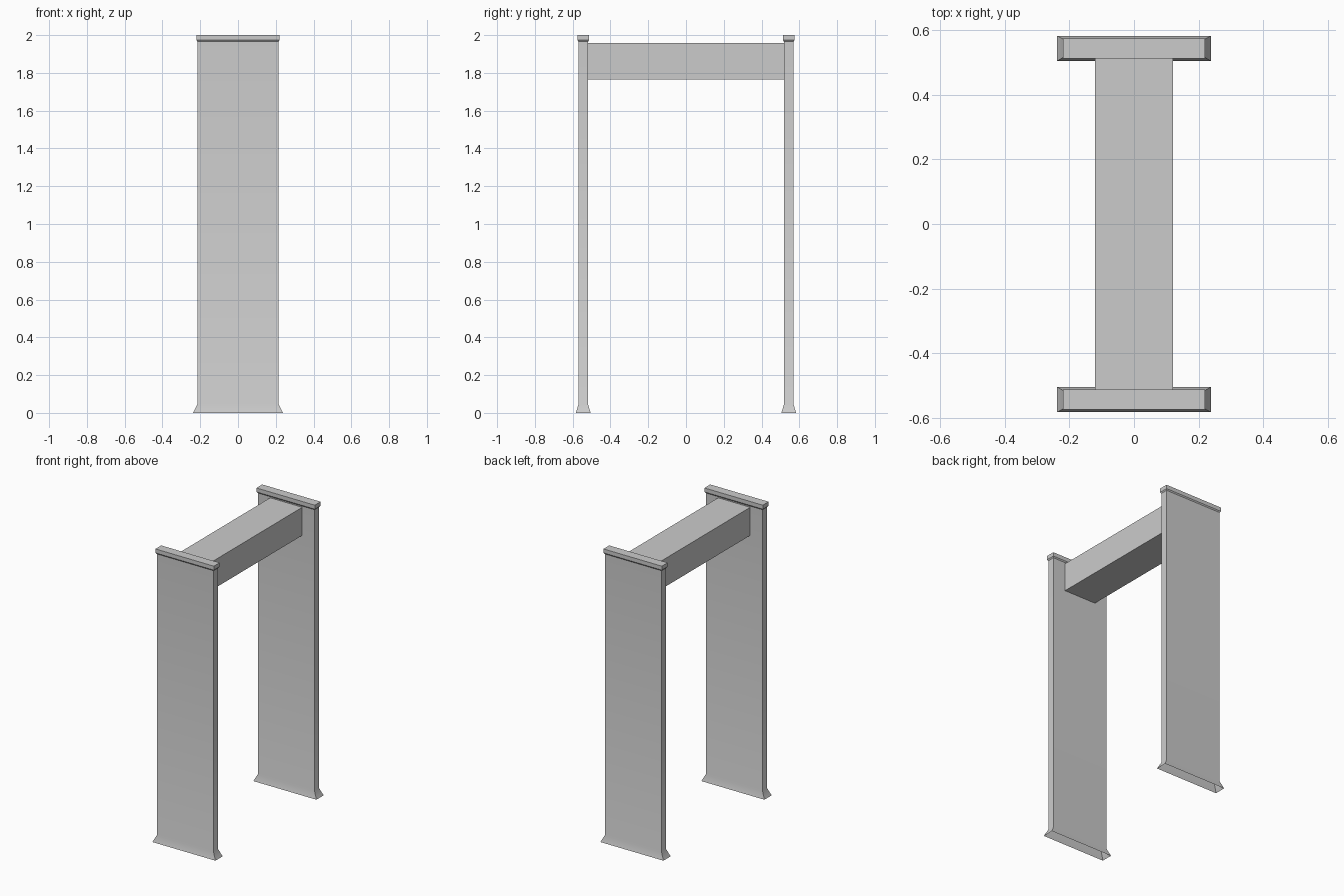
import bpy, bmesh, math

cube = bpy.data.objects.get("Cube")
if cube:
    bpy.data.objects.remove(cube, do_unlink=True)

grey = bpy.data.materials.new("light_grey")
grey.use_nodes = True
colour = (0.6, 0.6, 0.6, 1)
grey.diffuse_color = colour
grey.node_tree.nodes["Principled BSDF"].inputs["Base Color"].default_value = colour


def loft(name, rings, y=0, close_bottom=True):
    """Stack rectangles given as (half x, half y, z) into one solid."""
    bm = bmesh.new()
    loops = [[bm.verts.new((sx * hx, y + sy * hy, z))
              for sx, sy in ((-1, -1), (1, -1), (1, 1), (-1, 1))]
             for hx, hy, z in rings]
    for low, high in zip(loops, loops[1:]):
        for i in range(4):
            j = (i + 1) % 4
            bm.faces.new((low[i], low[j], high[j], high[i]))
    bm.faces.new(loops[-1])
    if close_bottom:
        bm.faces.new(loops[0][::-1])
    mesh = bpy.data.meshes.new(name)
    bm.to_mesh(mesh)
    bm.free()
    mesh.materials.append(grey)
    obj = bpy.data.objects.new(name, mesh)
    bpy.context.collection.objects.link(obj)
    return obj


# Side panel: flared hollow foot, flat slab, small overhanging cap
panel = [(0.238, 0.039, 0), (0.214, 0.025, 0.047), (0.214, 0.025, 1.965),
         (0.22, 0.031, 1.973), (0.22, 0.031, 2)]
parts = [loft(name, panel, y, close_bottom=False)
         for name, y in (("front_panel", -0.544), ("back_panel", 0.544))]

# Crossbeam between the panels
loft("crossbeam", [(0.121, 0.52, 1.765), (0.121, 0.52, 1.957)])

# Soft blend from slab to foot, sharp everywhere else
bpy.ops.object.select_all(action="DESELECT")
for obj in parts:
    obj.select_set(True)
bpy.context.view_layer.objects.active = parts[0]
bpy.ops.object.shade_smooth_by_angle(angle=math.radians(30))
